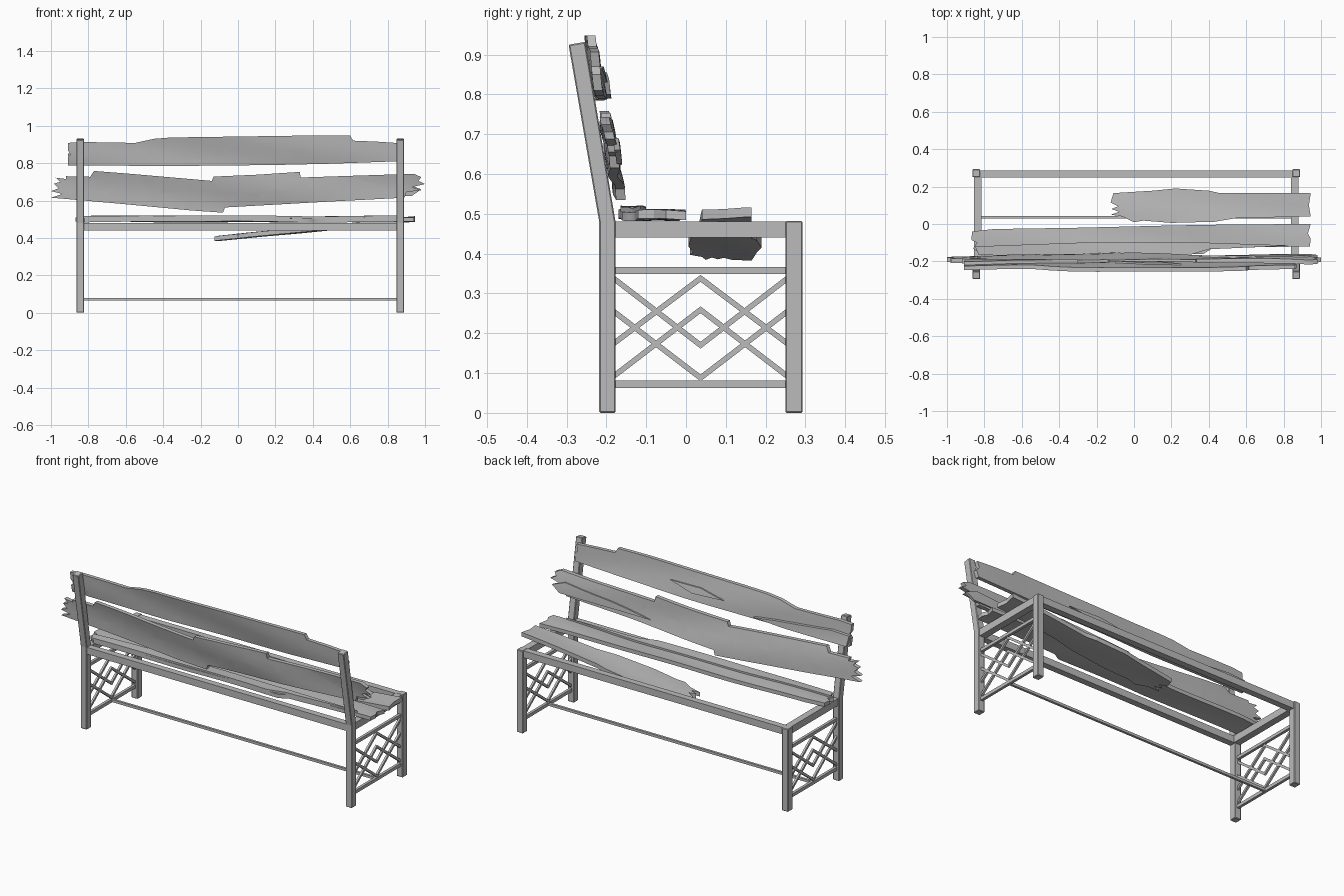
import bpy, bmesh, math
from mathutils import Vector

grey = bpy.data.materials.new("weathered grey")
grey.diffuse_color = (0.5, 0.5, 0.5, 1)
CX, HX = 0.012, 0.855          # frame centre and half distance between posts


def finish(name, bm, smooth=False):
    bmesh.ops.recalc_face_normals(bm, faces=bm.faces)
    me = bpy.data.meshes.new(name)
    bm.to_mesh(me)
    bm.free()
    me.materials.append(grey)
    if smooth:
        me.polygons.foreach_set("use_smooth", [True] * len(me.polygons))
        me.set_sharp_from_angle(angle=math.radians(30))
    ob = bpy.data.objects.new(name, me)
    bpy.context.collection.objects.link(ob)
    return ob


def prism(bm, pts, depth):
    """Extrude a closed loop of 3D points along a vector."""
    f = bm.faces.new([bm.verts.new(p) for p in pts])
    r = bmesh.ops.extrude_face_region(bm, geom=[f])
    bmesh.ops.translate(bm, vec=depth, verts=[v for v in r["geom"] if isinstance(v, bmesh.types.BMVert)])


def box(name, x0, x1, y0, y1, z0, z1):
    bm = bmesh.new()
    prism(bm, [(x0, y0, z0), (x1, y0, z0), (x1, y1, z0), (x0, y1, z0)], (0, 0, z1 - z0))
    return finish(name, bm)


def side_profile(name, loop, x, w, bevel=0):
    """Extrude a (y, z) outline across x."""
    bm = bmesh.new()
    prism(bm, [(x - w / 2, y, z) for y, z in loop], (w, 0, 0))
    ob = finish(name, bm)
    if bevel:
        m = ob.modifiers.new("bevel", "BEVEL")
        m.width, m.segments = bevel, 1
    return ob


# Two end frames: posts, rails and lattice
for s, side in ((-1, "left"), (1, "right")):
    x = CX + s * HX
    side_profile(side + "_back_post", [(-0.218, 0), (-0.177, 0), (-0.177, 0.48),
                 (-0.253, 0.932), (-0.295, 0.925), (-0.218, 0.48)], x, 0.04, 0.003)
    side_profile(side + "_front_post", [(0.25, 0), (0.293, 0), (0.293, 0.482), (0.25, 0.482)], x, 0.04, 0.003)
    xi = x - s * 0.007
    box(side + "_seat_rail", xi - 0.02, xi + 0.02, -0.18, 0.252, 0.44, 0.481)
    box(side + "_upper_bar", x - 0.008, x + 0.008, -0.18, 0.252, 0.349, 0.367)
    box(side + "_lower_bar", x - 0.008, x + 0.008, -0.18, 0.252, 0.062, 0.081)
    # Four chevrons that cross into diamonds
    t = 0.0085
    for i, (end, mid) in enumerate(((0.335, 0.17), (0.252, 0.088), (0.177, 0.338), (0.095, 0.259))):
        side_profile("%s_lattice_%d" % (side, i + 1),
                     [(-0.178, end - t), (0.0365, mid - t), (0.251, end - t),
                      (0.251, end + t), (0.0365, mid + t), (-0.178, end + t)], x, 0.012)

# Long rails and stretcher
box("front_rail", CX - HX, CX + HX, 0.248, 0.285, 0.44, 0.48)
box("back_rail", CX - HX, CX + HX, -0.215, -0.178, 0.44, 0.48)
box("stretcher", CX - HX, CX + HX, 0.03, 0.044, 0.065, 0.08)


def on_back(x, v, w):
    """Lean of the back posts."""
    return (x, -0.175 - 0.175 * (v - 0.48) + w, v)


def on_seat(x, v, w):
    return (x, v, 0.482 + w)


def on_slope(x, v, w):
    """Fallen plank resting on the right rail."""
    return (x, v, 0.481 - 0.1 * (0.9 - x) + w)


def board(name, outline, w0, w1, place, warp=0.004):
    """Broken plank: outline extruded, sliced along x and v, then warped."""
    bm = bmesh.new()
    prism(bm, [(x, v, w0) for x, v in outline], (0, 0, w1 - w0))
    bmesh.ops.triangulate(bm, faces=bm.faces)
    vs = [v for _, v in outline]
    cuts = [((i * 0.1, 0, 0), (1, 0, 0)) for i in range(-9, 10)]
    cuts += [((0, min(vs) + (max(vs) - min(vs)) * k / 4, 0), (0, 1, 0)) for k in (1, 2, 3)]
    for co, no in cuts:
        bmesh.ops.bisect_plane(bm, geom=bm.verts[:] + bm.edges[:] + bm.faces[:],
                               plane_co=co, plane_no=no)
    bmesh.ops.triangulate(bm, faces=bm.faces)
    for p in bm.verts:
        x, v, w = p.co
        w += warp * math.sin(4 * x + 25 * v) + warp * 0.5 * math.sin(9 * x + 1)
        p.co = Vector(place(x, v, w))
    return finish(name, bm, True)


# Top back board with splinters
board("top_back_board", [
    (-0.91, 0.787), (-0.91, 0.83), (-0.895, 0.845), (-0.91, 0.87), (-0.91, 0.908), (-0.84, 0.913),
    (-0.55, 0.908), (-0.45, 0.93), (-0.36, 0.937), (0.2, 0.945), (0.4, 0.948), (0.6, 0.948),
    (0.615, 0.92), (0.74, 0.915), (0.86, 0.907), (0.85, 0.87), (0.87, 0.85), (0.86, 0.81),
    (0.5, 0.797), (0.2, 0.79), (-0.3, 0.785)], 0.004, 0.026, on_back)
board("top_back_splinter", [(-0.9, 0.79), (-0.91, 0.85), (-0.8, 0.855), (-0.45, 0.82), (-0.3, 0.8), (-0.5, 0.79)],
      0.02, 0.044, on_back)
board("top_back_sliver", [(-0.1, 0.84), (0.05, 0.87), (0.25, 0.865), (0.1, 0.83)], 0.02, 0.034, on_back)

# Middle back board, longest and most broken
board("middle_back_board", [
    (-1.0, 0.615), (-0.94, 0.635), (-1.0, 0.65), (-0.96, 0.665), (-0.985, 0.69), (-0.95, 0.7),
    (-0.975, 0.722), (-0.92, 0.715), (-0.92, 0.73), (-0.79, 0.727), (-0.77, 0.758), (-0.6, 0.745),
    (-0.14, 0.705), (-0.13, 0.728), (0.1, 0.738), (0.33, 0.753), (0.335, 0.723), (0.6, 0.732),
    (0.94, 0.743), (0.98, 0.725), (0.965, 0.705), (1.0, 0.688), (0.93, 0.672), (0.98, 0.655),
    (0.9, 0.645), (0.89, 0.615), (0.5, 0.595), (-0.07, 0.563), (-0.08, 0.535), (-0.25, 0.547),
    (-0.6, 0.58), (-0.88, 0.605)], 0.006, 0.03, on_back, 0.005)
board("middle_back_splinter", [(0.35, 0.62), (0.93, 0.625), (0.98, 0.66), (0.9, 0.69), (0.6, 0.66)],
      0.024, 0.038, on_back)

# Rear seat board with a split upper layer
board("rear_seat_board", [
    (-0.86, -0.13), (-0.84, -0.1), (-0.87, -0.085), (-0.865, -0.04), (-0.75, -0.027), (-0.3, -0.02),
    (0.2, -0.008), (0.5, -0.003), (0.945, 0.0), (0.93, -0.05), (0.945, -0.08), (0.94, -0.12),
    (0.6, -0.125), (0.42, -0.13), (0.37, -0.16), (-0.2, -0.17), (-0.82, -0.16)],
    0.004, 0.026, on_seat, 0.003)
board("rear_seat_splinter", [(-0.83, -0.165), (-0.85, -0.12), (-0.3, -0.1), (0.4, -0.1),
                             (0.85, -0.115), (0.4, -0.135), (0.3, -0.165)], 0.024, 0.036, on_seat, 0.002)

# Front seat board, broken and fallen at one end
board("front_seat_board", [
    (-0.125, 0.05), (-0.08, 0.065), (-0.12, 0.08), (-0.085, 0.095), (-0.125, 0.115), (-0.11, 0.165),
    (0.0, 0.172), (0.1, 0.178), (0.22, 0.19), (0.4, 0.178), (0.46, 0.165), (0.945, 0.165),
    (0.935, 0.1), (0.945, 0.04), (0.55, 0.032), (0.43, 0.012), (0.2, 0.006), (0.05, 0.018),
    (0.0, 0.01), (-0.06, 0.04)], 0.004, 0.028, on_slope, 0.003)
